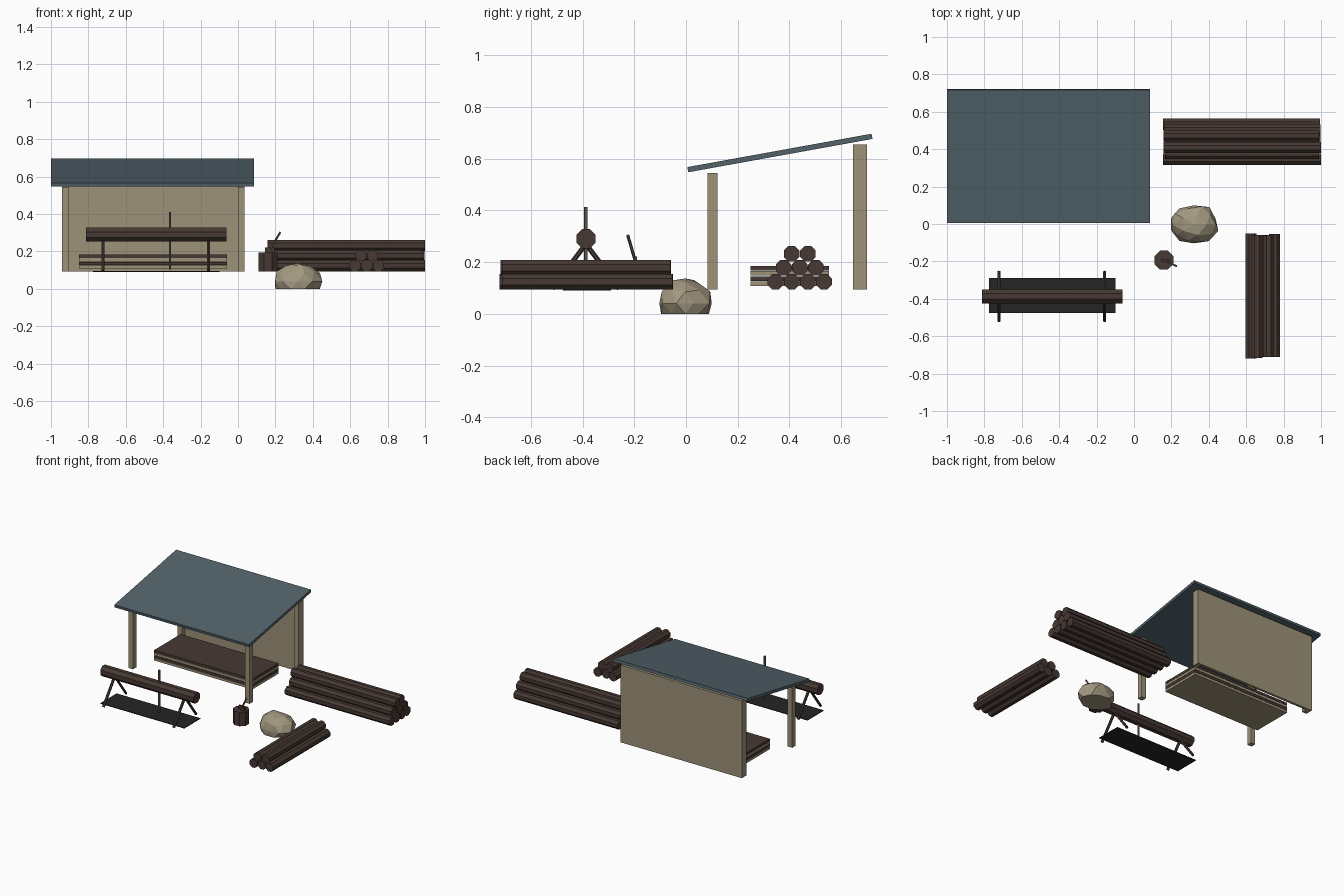
import bpy, bmesh, math, random
from mathutils import Vector

if "Cube" in bpy.data.objects:
    bpy.data.objects.remove(bpy.data.objects["Cube"])

random.seed(4)


def mat(name, col):
    m = bpy.data.materials.new(name)
    m.diffuse_color = (*col, 1)
    m.use_nodes = True
    m.node_tree.nodes["Principled BSDF"].inputs["Base Color"].default_value = m.diffuse_color
    return m


TAN = mat("tan wood", (0.34, 0.29, 0.19))
STONE = mat("stone", (0.37, 0.32, 0.22))
BROWN = mat("dark brown wood", (0.062, 0.040, 0.033))
SLATE = mat("slate roof", (0.085, 0.125, 0.145))
BLACK = mat("black sheet", (0.018, 0.018, 0.018))
HANDLE = mat("worn handle", (0.17, 0.14, 0.10))


def finish(bm, name, m):
    bmesh.ops.recalc_face_normals(bm, faces=bm.faces)
    me = bpy.data.meshes.new(name)
    bm.to_mesh(me)
    bm.free()
    me.materials.append(m)
    ob = bpy.data.objects.new(name, me)
    bpy.context.collection.objects.link(ob)
    return ob


def box(name, x, y, z, m):
    bm = bmesh.new()
    bmesh.ops.create_cube(bm, size=1)
    for v in bm.verts:
        v.co = [(r[0] + r[1]) / 2 + c * (r[1] - r[0]) for r, c in zip((x, y, z), v.co)]
    return finish(bm, name, m)


def rod(name, a, b, r, m, sides=8):
    """Flat-sided bar from a to b, with a flat side facing up when level."""
    a, b = Vector(a), Vector(b)
    d = (b - a).normalized()
    u = d.cross((0, 0, 1) if abs(d.z) < 0.99 else (0, 1, 0)).normalized()
    w = u.cross(d)
    bm = bmesh.new()
    rings = []
    for p in (a, b):
        rings.append([bm.verts.new(p + r * (math.cos(t) * u + math.sin(t) * w))
                      for t in [2 * math.pi * (i + 0.5) / sides for i in range(sides)]])
    for i in range(sides):
        j = (i + 1) % sides
        bm.faces.new((rings[0][i], rings[0][j], rings[1][j], rings[1][i]))
    bm.faces.new(rings[0])
    bm.faces.new(rings[1])
    return finish(bm, name, m)


G = 0.093  # ground level of the yard

# Shelter: posts, back wall, sloping roof slab
for side, x in (("left", -0.94), ("right", 0.0)):
    box(f"front_post_{side}", (x, x + 0.036), (0.083, 0.121), (G, 0.545), TAN)
    box(f"back_post_{side}", (x, x + 0.036), (0.645, 0.684), (G, 0.655), TAN)
box("back_wall", (-0.94, 0.036), (0.682, 0.70), (G, 0.655), TAN)
roof = box("roof", (-1.0, 0.085), (0.007, 0.719), (-0.01, 0.01), SLATE)
for v in roof.data.vertices:
    up = v.co.z
    v.co.z = 0.557 + (v.co.y - 0.007) * 0.181 + up
    v.co.y -= up * 0.18

# Stack of sheets under the roof, light and dark in turn
for i in range(4):
    z = 0.108 + i * 0.0195
    box(f"stacked_board_{i}", (-0.85, -0.06), (0.25, 0.553), (z, z + 0.0175),
        BROWN if i % 2 else TAN)


# Log piles: rows of 8-sided logs, each row nested on the one below
def pile(name, axis, start, rows, ends):
    n0, count = 0.0625, rows[0]
    for r, n in enumerate(rows):
        for k in range(n):
            c = start + (k + r * 0.5) * n0
            z = G + 0.031 + r * 0.054
            e0 = ends[0] + (random.uniform(0, 0.012) if k or r else 0)
            e1 = ends[1] - (random.uniform(0, 0.012) if k or r else 0)
            a, b = ((e0, c, z), (e1, c, z)) if axis == "x" else ((c, e0, z), (c, e1, z))
            rod(f"{name}_{r}_{k}", a, b, 0.0325, BROWN)


pile("back_log", "x", 0.346, (4, 3, 2), (0.155, 1.0))
pile("front_log", "y", 0.626, (3, 2), (-0.72, -0.05))

# Sawhorse: ground sheet, log, splayed legs, upright saw
SY = -0.387
box("ground_sheet", (-0.775, -0.10), (-0.475, -0.29), (0.090, 0.095), BLACK)
rod("sawhorse_log", (-0.812, SY, 0.29), (-0.062, SY, 0.29), 0.040, BROWN)
for x in (-0.722, -0.157):
    for s in (-1, 1):
        rod(f"sawhorse_leg_{x}_{s}", (x, SY + s * 0.13, 0.097), (x, SY, 0.27), 0.0095, BROWN, 6)
rod("saw_bar", (-0.363, SY, 0.105), (-0.363, SY, 0.412), 0.007, HANDLE, 6)

# Chopping block with axe
rod("chopping_block", (0.16, -0.193, G), (0.16, -0.193, 0.195), 0.055, BROWN)
box("axe_head", (0.145, 0.195), (-0.203, -0.190), (0.19, 0.222), BROWN)
rod("axe_handle", (0.165, -0.195, 0.20), (0.226, -0.225, 0.303), 0.006, HANDLE, 6)

# Boulder: rough faceted ball with a flat base
bm = bmesh.new()
bmesh.ops.create_icosphere(bm, subdivisions=2, radius=1)
for v in bm.verts:
    v.co *= random.uniform(0.92, 1.07)
    v.co = (0.32 + v.co.x * 0.132, -0.003 + v.co.y * 0.108, max(0.0, 0.04 + v.co.z * 0.1))
finish(bm, "boulder", STONE)
